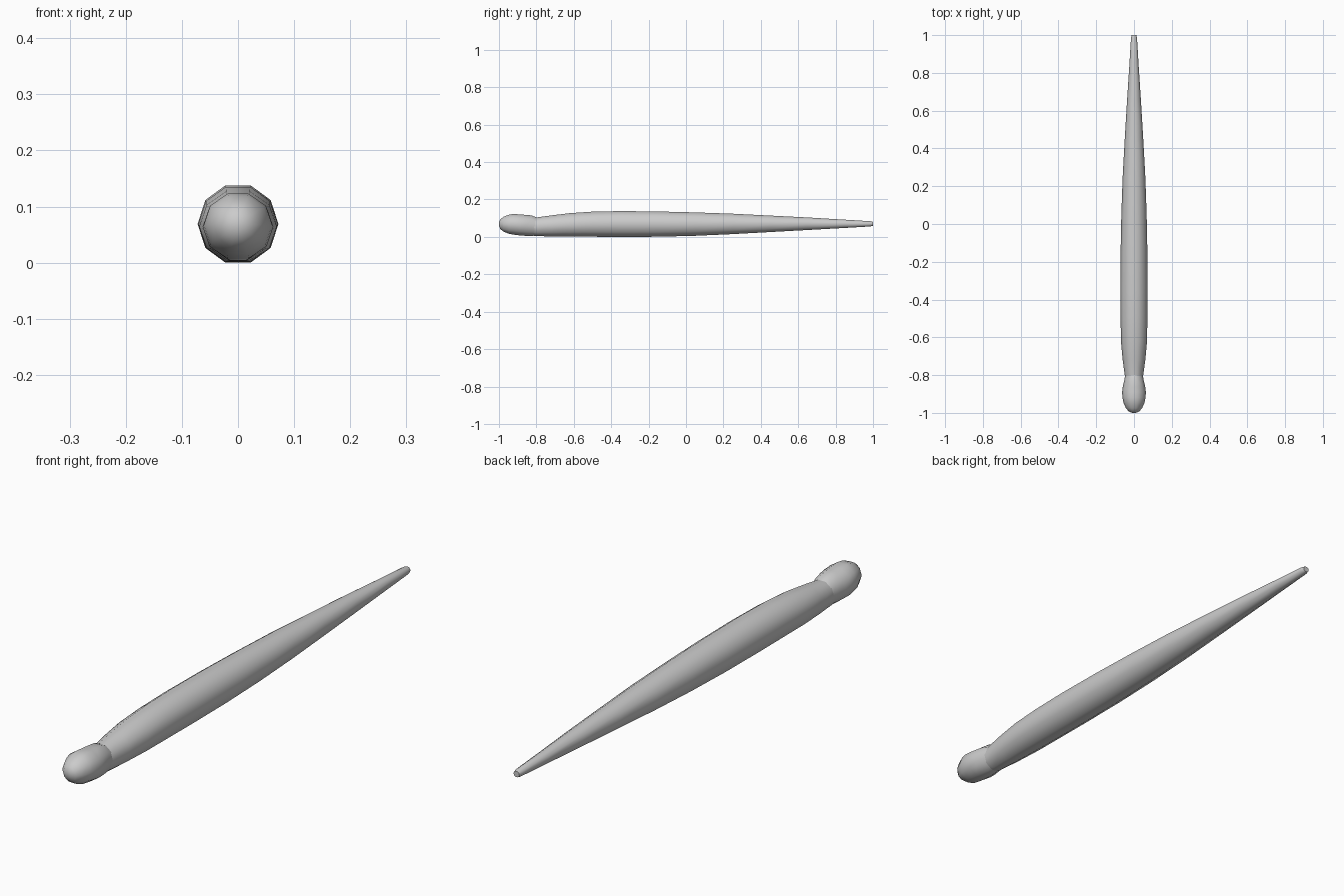
import bpy, bmesh, math


def loft(name, rings, sides, start):
    """Skin oval rings along y; each ring is (y, half width, bottom z, top z)."""
    bm = bmesh.new()
    loops = []
    for y, rx, lo, hi in rings:
        loop = []
        for i in range(sides):
            a = start + 2 * math.pi * i / sides
            loop.append(bm.verts.new((rx * math.cos(a), y,
                                      (lo + hi) / 2 + (hi - lo) / 2 * math.sin(a) / flat)))
        loops.append(loop)
    for a, b in zip(loops, loops[1:]):
        for i in range(sides):
            j = (i + 1) % sides
            bm.faces.new((a[i], a[j], b[j], b[i]))
    bm.faces.new(loops[0])
    bm.faces.new(loops[-1])
    bmesh.ops.recalc_face_normals(bm, faces=bm.faces)
    mesh = bpy.data.meshes.new(name)
    bm.to_mesh(mesh)
    bm.free()
    obj = bpy.data.objects.new(name, mesh)
    bpy.context.collection.objects.link(obj)
    bpy.ops.object.select_all(action='DESELECT')
    obj.select_set(True)
    bpy.context.view_layer.objects.active = obj
    bpy.ops.object.shade_smooth_by_angle(angle=math.radians(50))
    return obj


# Ten-sided tapering body with flat top and bottom facets
flat = math.cos(math.pi / 10)
loft("body", [
    (-0.86, 0.044, 0.016, 0.102), (-0.80, 0.049, 0.006, 0.106),
    (-0.72, 0.060, 0.005, 0.117), (-0.62, 0.069, 0.004, 0.129),
    (-0.50, 0.071, 0.003, 0.137), (-0.35, 0.072, 0.002, 0.140),
    (-0.15, 0.071, 0.003, 0.138), (0.05, 0.067, 0.008, 0.133),
    (0.25, 0.060, 0.017, 0.126), (0.45, 0.049, 0.028, 0.116),
    (0.65, 0.037, 0.039, 0.106), (0.85, 0.024, 0.050, 0.094),
    (0.985, 0.016, 0.058, 0.086), (1.0, 0.012, 0.061, 0.082),
], 10, 0)

# Rounded head whose crown overhangs the neck
loft("head", [
    (-1.0, 0.010, 0.062, 0.080), (-0.993, 0.027, 0.044, 0.096),
    (-0.975, 0.043, 0.030, 0.110), (-0.945, 0.056, 0.018, 0.121),
    (-0.92, 0.061, 0.014, 0.125), (-0.89, 0.063, 0.010, 0.122),
    (-0.86, 0.059, 0.008, 0.120), (-0.825, 0.051, 0.007, 0.117),
    (-0.80, 0.047, 0.010, 0.106),
], 10, 0)

# Rest the model on z = 0
for o in bpy.context.collection.objects:
    o.location.z = -0.002
